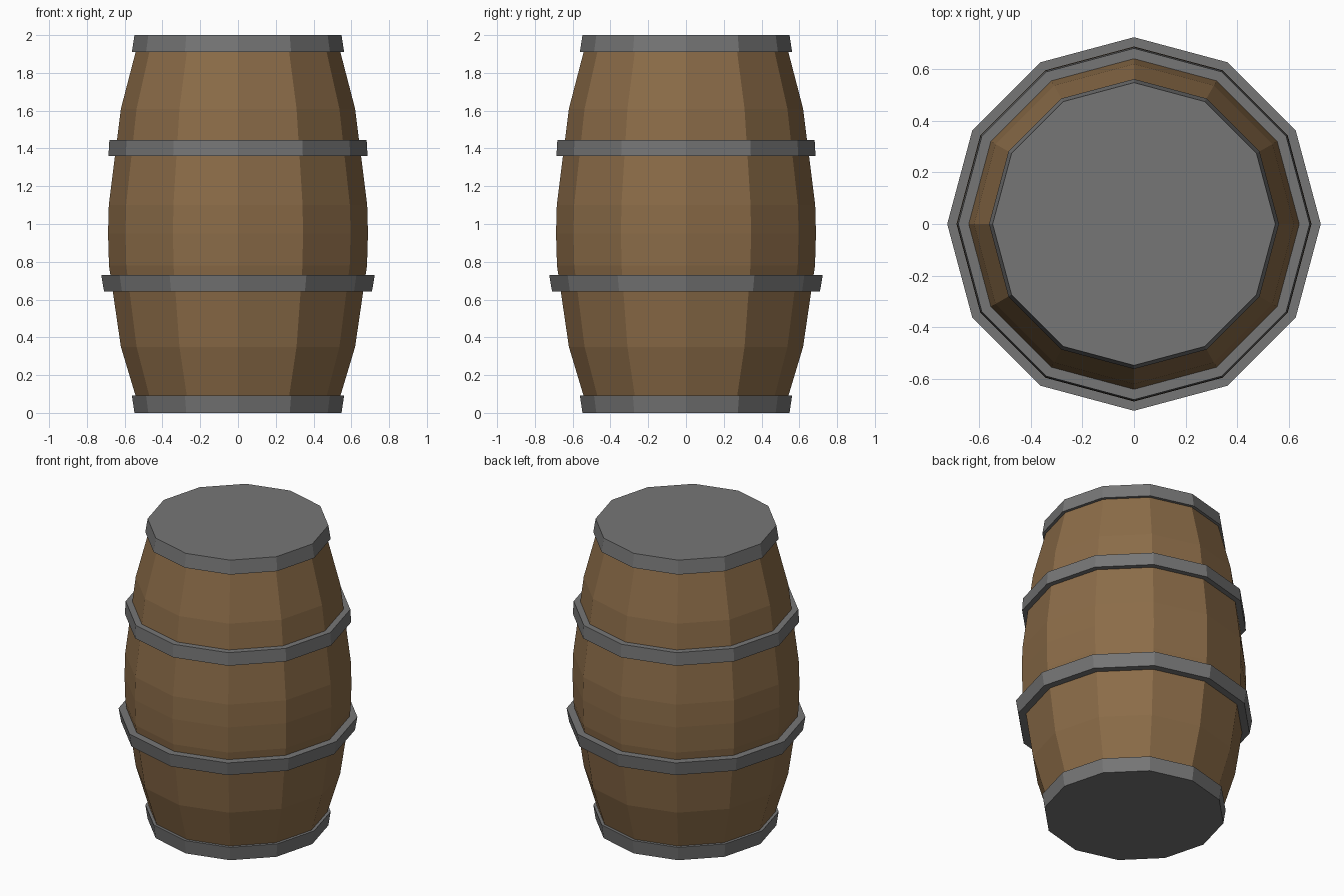
import bpy, bmesh
from math import cos, sin, tau

if "Cube" in bpy.data.objects:
    bpy.data.objects.remove(bpy.data.objects["Cube"])

SIDES = 12

def revolve(name, profile, material=None, cap_ends=False, closed=False):
    """Spin (radius, z) points, listed bottom to top on the outside, about z."""
    bm = bmesh.new()
    rings = [[bm.verts.new((r * cos(tau * i / SIDES), r * sin(tau * i / SIDES), z))
              for i in range(SIDES)] for r, z in profile]
    pairs = list(zip(rings, rings[1:]))
    if closed:
        pairs.append((rings[-1], rings[0]))
    for a, b in pairs:
        for i in range(SIDES):
            j = (i + 1) % SIDES
            bm.faces.new((a[i], a[j], b[j], b[i]))
    if cap_ends:
        bm.faces.new(rings[0][::-1])
        bm.faces.new(rings[-1])
    bmesh.ops.recalc_face_normals(bm, faces=bm.faces)
    mesh = bpy.data.meshes.new(name)
    bm.to_mesh(mesh)
    bm.free()
    obj = bpy.data.objects.new(name, mesh)
    bpy.context.collection.objects.link(obj)
    if material:
        mesh.materials.append(material)
    return obj

wood = bpy.data.materials.new("wood")
wood.diffuse_color = (0.26, 0.15, 0.065, 1)
wood.use_nodes = True
wood.node_tree.nodes["Principled BSDF"].inputs["Base Color"].default_value = wood.diffuse_color
iron = bpy.data.materials.new("iron")
iron.diffuse_color = (0.18, 0.18, 0.18, 1)
iron.use_nodes = True
iron.node_tree.nodes["Principled BSDF"].inputs["Base Color"].default_value = iron.diffuse_color

# Bulging wooden body
revolve("wooden_body", [(0.535, 0.05), (0.542, 0.09), (0.62, 0.35), (0.683, 0.78),
                        (0.688, 0.95), (0.684, 1.10), (0.62, 1.61),
                        (0.542, 1.91), (0.535, 1.95)], wood, cap_ends=True)

# Solid iron end caps
revolve("bottom_cap", [(0.548, 0), (0.562, 0.092)], iron, cap_ends=True)
revolve("top_cap", [(0.562, 1.91), (0.548, 2)], iron, cap_ends=True)

# Iron hoops around the body
for name, z0, z1, r0, r1, inner in (("lower_hoop", 0.642, 0.73, 0.709, 0.724, 0.655),
                                    ("upper_hoop", 1.36, 1.445, 0.686, 0.681, 0.635)):
    revolve(name, [(inner, z0), (r0, z0), (r1, z1), (inner, z1)], iron, closed=True)
